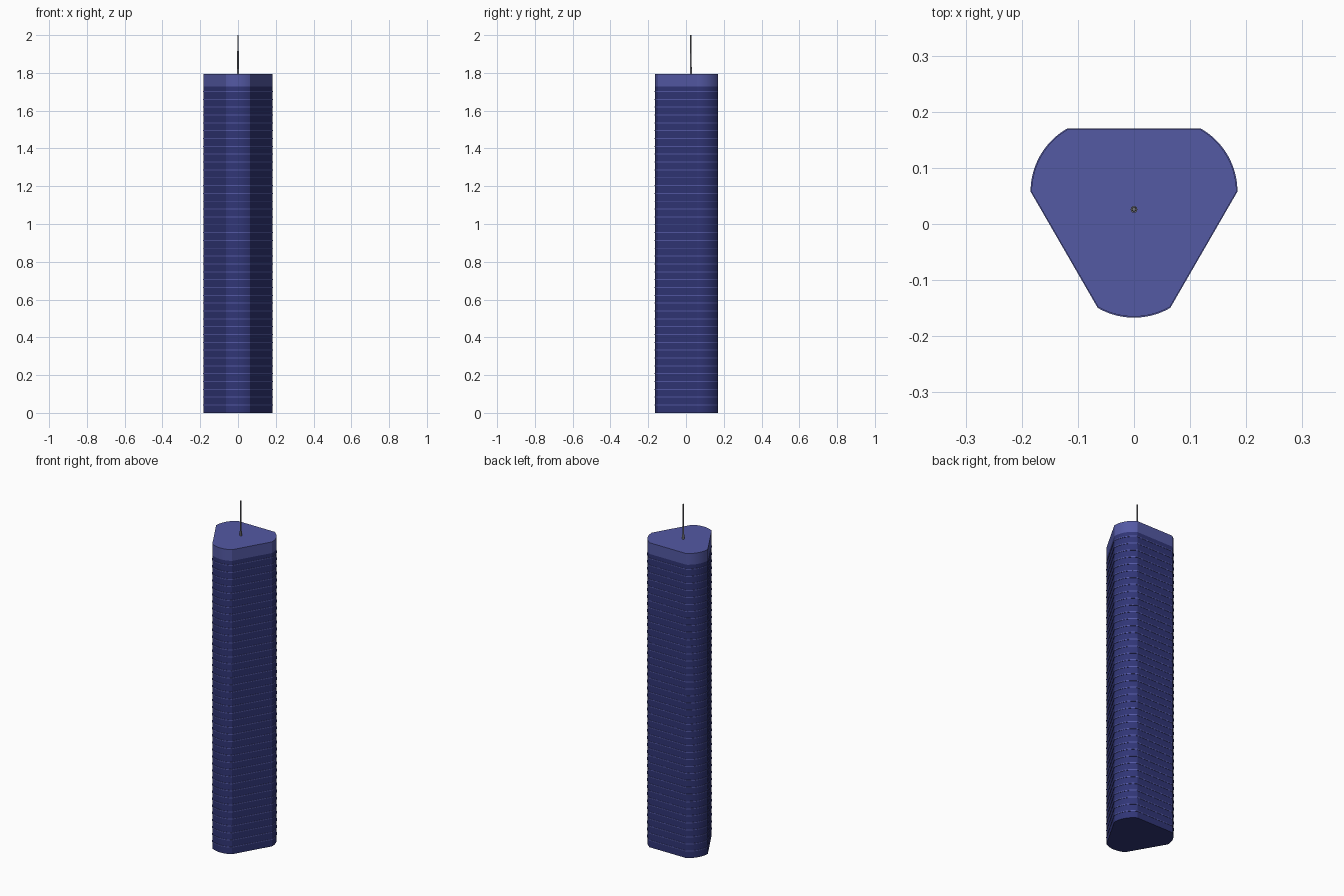
import bpy, bmesh, math

cube = bpy.data.objects.get("Cube")
if cube:
    bpy.data.objects.remove(cube)

CENTRE_Y = 0.026
FLOOR_STEP = 0.0415
CAP_BASE, ROOF = 1.728, 1.794


def material(name, colour):
    m = bpy.data.materials.new(name)
    m.use_nodes = True
    m.diffuse_color = (*colour, 1)
    m.node_tree.nodes["Principled BSDF"].inputs["Base Color"].default_value = (*colour, 1)
    return m


dark_glass = material("dark blue glass", (0.030, 0.036, 0.180))
light_blue = material("light blue panel", (0.088, 0.100, 0.370))
grey = material("grey metal", (0.18, 0.18, 0.20))


def footprint(scale=1.0, segments=16):
    """Triangle plan whose three corners are replaced by shallow arcs."""
    radius, offset, half = 0.128, 0.063, math.radians(30)
    points = []
    for corner in (-90, 30, 150):
        a = math.radians(corner)
        for i in range(segments + 1):
            t = a - half + 2 * half * i / segments
            x = offset * math.cos(a) + radius * math.cos(t)
            y = offset * math.sin(a) + radius * math.sin(t)
            points.append((x * scale, y * scale + CENTRE_Y))
    return points


def add_prism(bm, outline, low, high):
    bottom = [bm.verts.new((x, y, low)) for x, y in outline]
    top = [bm.verts.new((x, y, high)) for x, y in outline]
    bm.faces.new(bottom[::-1])
    bm.faces.new(top)
    n = len(outline)
    for i in range(n):
        j = (i + 1) % n
        bm.faces.new((bottom[i], bottom[j], top[j], top[i]))


def finish(name, bm, mat):
    mesh = bpy.data.meshes.new(name)
    bm.to_mesh(mesh)
    bm.free()
    mesh.materials.append(mat)
    obj = bpy.data.objects.new(name, mesh)
    bpy.context.collection.objects.link(obj)
    bpy.ops.object.select_all(action="DESELECT")
    obj.select_set(True)
    bpy.context.view_layer.objects.active = obj
    bpy.ops.object.shade_smooth_by_angle(angle=math.radians(20))
    return obj


# Glazed shaft
bm = bmesh.new()
add_prism(bm, footprint(), 0, CAP_BASE)
finish("tower_shaft", bm, dark_glass)

# Thin projecting ledge at every floor
bm = bmesh.new()
for floor in range(1, 42):
    z = floor * FLOOR_STEP
    add_prism(bm, footprint(1.01), z - 0.0025, z + 0.0025)
finish("floor_ledges", bm, light_blue)

# Plain crown and flat roof
bm = bmesh.new()
add_prism(bm, footprint(), CAP_BASE, ROOF)
finish("roof_crown", bm, light_blue)


# Rooftop mast with a wider foot
def add_mast(name, low, high, r_low, r_high):
    bm = bmesh.new()
    bmesh.ops.create_cone(bm, cap_ends=True, segments=12, radius1=r_low,
                          radius2=r_high, depth=high - low)
    bmesh.ops.translate(bm, verts=bm.verts, vec=(0, CENTRE_Y, (low + high) / 2))
    finish(name, bm, grey)


add_mast("mast_foot", ROOF, 1.82, 0.006, 0.006)
add_mast("mast", 1.82, 2.0, 0.0045, 0.0035)
